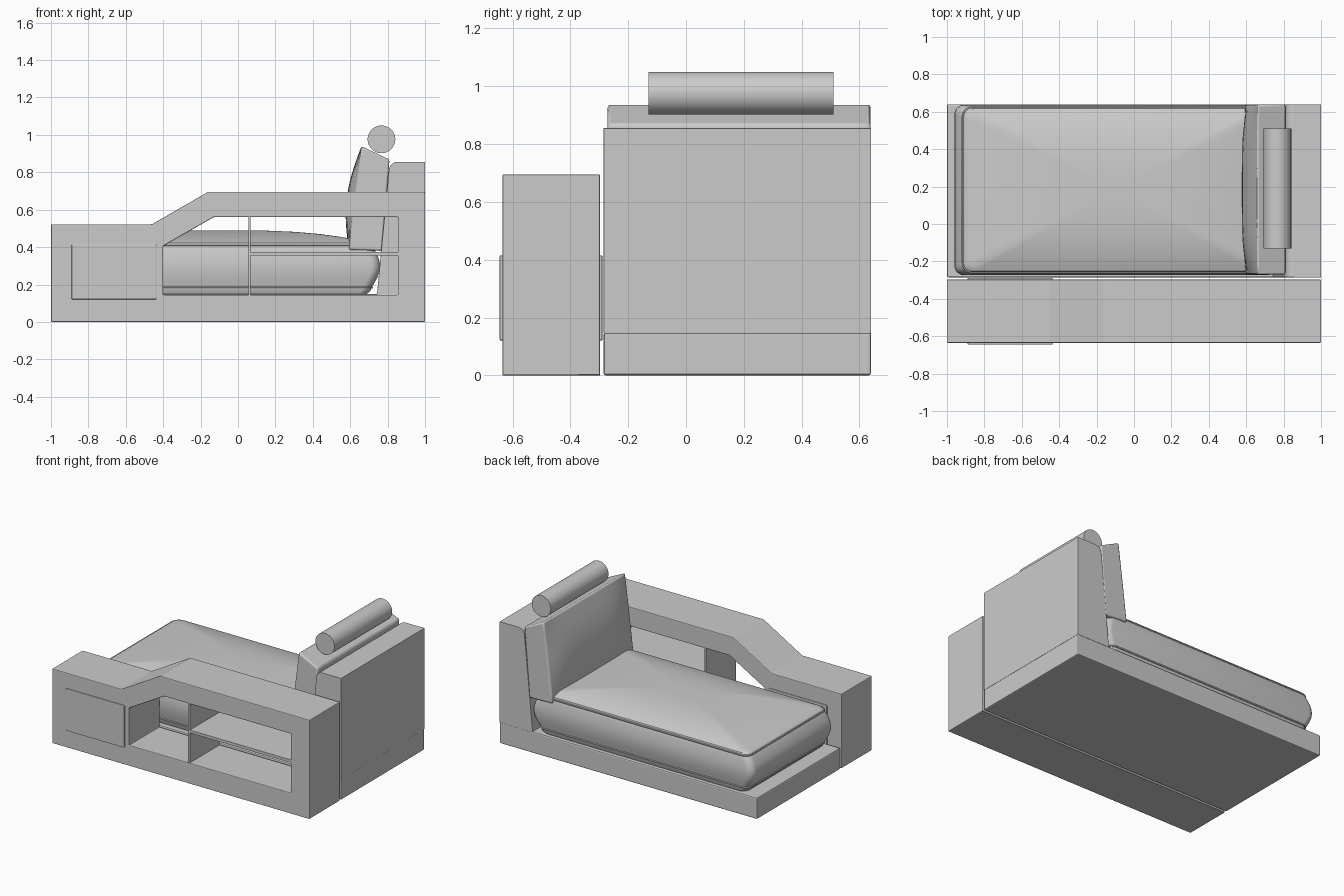
import bpy, bmesh, math

cube = bpy.data.objects.get("Cube")
if cube:
    bpy.data.objects.remove(cube, do_unlink=True)

# One plain grey finish
grey = bpy.data.materials.new("soft_grey")
grey.use_nodes = True
COLOUR = (0.6, 0.6, 0.6, 1)
grey.diffuse_color = COLOUR
grey.node_tree.nodes["Principled BSDF"].inputs["Base Color"].default_value = COLOUR


def finish(name, bm, bevel=0.0, smooth=True):
    """Turn a bmesh into a named object with bevelled edges."""
    bmesh.ops.recalc_face_normals(bm, faces=bm.faces)
    mesh = bpy.data.meshes.new(name)
    bm.to_mesh(mesh)
    bm.free()
    mesh.materials.append(grey)
    obj = bpy.data.objects.new(name, mesh)
    bpy.context.collection.objects.link(obj)
    if smooth:
        bpy.ops.object.select_all(action="DESELECT")
        obj.select_set(True)
        bpy.context.view_layer.objects.active = obj
        bpy.ops.object.shade_smooth_by_angle(angle=math.radians(35))
    if bevel:
        mod = obj.modifiers.new("soft_edges", "BEVEL")
        mod.width = bevel
        mod.segments = 2
        mod.limit_method = "ANGLE"
        mod.angle_limit = math.radians(25)
    return obj


def prism(name, loops, y0, y1, bevel=0.006):
    """Extrude an x-z outline, with optional holes, from y0 to y1."""
    bm = bmesh.new()
    edges = []
    for loop in loops:
        verts = [bm.verts.new((x, y0, z)) for x, z in loop]
        edges += [bm.edges.new((a, b)) for a, b in zip(verts, verts[1:] + verts[:1])]
    bmesh.ops.triangle_fill(bm, edges=edges, use_beauty=True)
    result = bmesh.ops.extrude_face_region(bm, geom=bm.faces[:])
    moved = [g for g in result["geom"] if isinstance(g, bmesh.types.BMVert)]
    bmesh.ops.translate(bm, verts=moved, vec=(0, y1 - y0, 0))
    return finish(name, bm, bevel, smooth=False)


def rect(x0, x1, z0, z1):
    return [(x0, z0), (x1, z0), (x1, z1), (x0, z1)]


def loft(bm, rings):
    """Join equal rings of points into a capped skin."""
    rows = [[bm.verts.new(p) for p in ring] for ring in rings]
    for a, b in zip(rows, rows[1:]):
        for i in range(len(a)):
            j = (i + 1) % len(a)
            bm.faces.new((a[i], a[j], b[j], b[i]))
    bm.faces.new(rows[0])
    bm.faces.new(rows[-1])


# Storage arm: stepped body with an open shelf bay
FRONT, INNER = -0.635, -0.297
outline = [(-1, 0), (1, 0), (1, 0.695), (-0.16, 0.695), (-0.46, 0.522), (-1, 0.522)]
bay = [(-0.4, 0.145), (0.855, 0.145), (0.855, 0.56), (-0.13, 0.56), (-0.4, 0.405)]
prism("storage_arm", [outline, bay], FRONT, INNER, 0.005)
prism("shelf_divider", [rect(0.055, 0.068, 0.14, 0.565)], FRONT + 0.004, INNER - 0.004, 0)
prism("shelf", [rect(0.065, 0.86, 0.355, 0.375)], FRONT + 0.004, INNER - 0.004, 0)
prism("drawer", [rect(-0.89, -0.435, 0.12, 0.415)], -0.645, -0.288)

# Base platform and sloped back rest
Y0, Y1 = -0.285, 0.64
prism("base_platform", [rect(-1, 1, 0, 0.15)], Y0, Y1, 0.008)
back_profile = [(0.743, 0.145), (1, 0.145), (1, 0.855)]
for i in range(6):
    a = math.radians(90 + 85 * i / 5)
    back_profile.append((0.852 + 0.045 * math.cos(a), 0.81 + 0.045 * math.sin(a)))
prism("back_rest", [back_profile], Y0, Y1, 0.004)

# Seat cushion: bulging sides and a domed top
CX, CY, HX, HY = -0.1, 0.182, 0.86, 0.455


def rounded_ring(z, pinch, scale=1.0):
    hx, hy, r = HX - 0.045 * pinch, HY - 0.014 * pinch, 0.05
    points = []
    for k, (sx, sy) in enumerate([(1, 1), (-1, 1), (-1, -1), (1, -1)]):
        for i in range(7):
            a = math.radians(90 * k + 15 * i)
            x = sx * (hx - r) + r * math.cos(a)
            y = sy * (hy - r) + r * math.sin(a)
            points.append((CX + x * scale, CY + y * scale, z))
    return points


SEAM_LOW, SEAM_HIGH = 0.185, 0.41
rings = [rounded_ring(0.15, 1.6), rounded_ring(0.165, 1.15)]
for i in range(9):
    t = i / 8
    rings.append(rounded_ring(SEAM_LOW + (SEAM_HIGH - SEAM_LOW) * t, 1 - math.sin(math.pi * t)))
for s in (0.985, 0.95, 0.88, 0.78, 0.65, 0.5, 0.35, 0.2, 0.06):
    rings.append(rounded_ring(SEAM_HIGH + 0.01 + 0.07 * (1 - s ** 3), 1, s))
bm = bmesh.new()
loft(bm, rings)
finish("seat_cushion", bm)


# Piping along the cushion seams
def piping(name, z, radius=0.006):
    bm = bmesh.new()
    path = rounded_ring(z, 1)
    rows = []
    for n, (x, y, _) in enumerate(path):
        px, py, _ = path[n - 1]
        qx, qy, _ = path[(n + 1) % len(path)]
        length = math.hypot(qx - px, qy - py)
        nx, ny = (qy - py) / length, (px - qx) / length
        row = []
        for i in range(6):
            a = math.tau * i / 6
            d = radius * math.cos(a)
            row.append(bm.verts.new((x + nx * d, y + ny * d, z + radius * math.sin(a))))
        rows.append(row)
    for n, row in enumerate(rows):
        prev = rows[n - 1]
        for i in range(6):
            j = (i + 1) % 6
            bm.faces.new((prev[i], prev[j], row[j], row[i]))
    finish(name, bm)


piping("upper_piping", SEAM_HIGH)
piping("lower_piping", SEAM_LOW)

# Back cushion: tilted wedge with a puffed front
rings = []
for i in range(17):
    u = -1 + i / 8
    y = 0.184 + 0.455 * u
    puff = 0.045 * (1 - u ** 4)
    ring = [(0.772, y, 0.38), (0.81, y, 0.868)]
    for k in range(11):
        t = 1 - k / 10
        ring.append((0.592 + 0.068 * t - puff * math.sin(math.pi * t), y, 0.385 + 0.555 * t))
    rings.append(ring)
bm = bmesh.new()
loft(bm, rings)
finish("back_cushion", bm, 0.01).modifiers["soft_edges"].angle_limit = math.radians(40)

# Cylindrical head bolster
bm = bmesh.new()
loft(bm, [[(0.767 + 0.074 * math.cos(math.tau * i / 48), y,
            0.976 + 0.074 * math.sin(math.tau * i / 48)) for i in range(48)]
          for y in (-0.13, 0.51)])
finish("head_bolster", bm)
